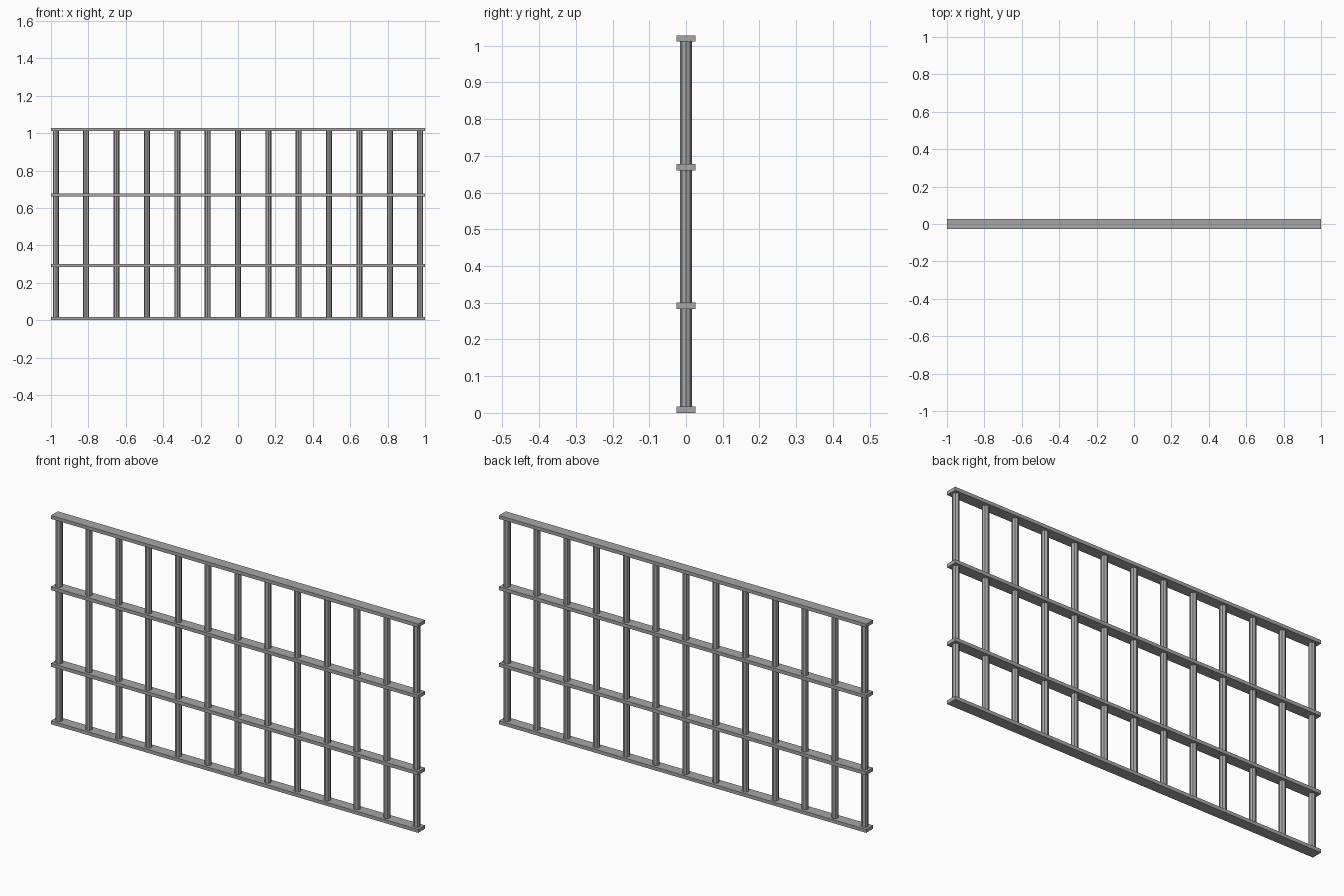
import bpy

if "Cube" in bpy.data.objects:
    bpy.data.objects.remove(bpy.data.objects["Cube"])

RAIL_W, RAIL_H = 0.053, 0.017
RAIL_Z = [0.0085, 0.292, 0.669, 1.0195]
BAR_COUNT, BAR_SPACING, BAR_R = 13, 0.1623, 0.016

# dark grey metal
metal = bpy.data.materials.new("grey_metal")
metal.diffuse_color = (0.38, 0.38, 0.38, 1)
metal.use_nodes = True
metal.node_tree.nodes["Principled BSDF"].inputs["Base Color"].default_value = metal.diffuse_color


def finish(name):
    ob = bpy.context.object
    ob.name = name
    ob.data.materials.append(metal)
    return ob


def rail(name, z):
    bpy.ops.mesh.primitive_cube_add(size=1, location=(0, 0, z))
    finish(name).scale = (2.0, RAIL_W, RAIL_H)
    bpy.ops.object.transform_apply(location=False, rotation=False, scale=True)


def bar(name, x, z0, z1):
    bpy.ops.mesh.primitive_cylinder_add(vertices=8, radius=BAR_R, depth=z1 - z0,
                                        location=(x, 0, (z0 + z1) / 2))
    finish(name)


# horizontal flat rails
for name, z in zip(("bottom_rail", "lower_rail", "upper_rail", "top_rail"), RAIL_Z):
    rail(name, z)

# faceted upright bars running through the rails
for i in range(BAR_COUNT):
    x = (i - (BAR_COUNT - 1) / 2) * BAR_SPACING
    bar(f"upright_bar_{i + 1}", x, RAIL_Z[0], RAIL_Z[-1])
